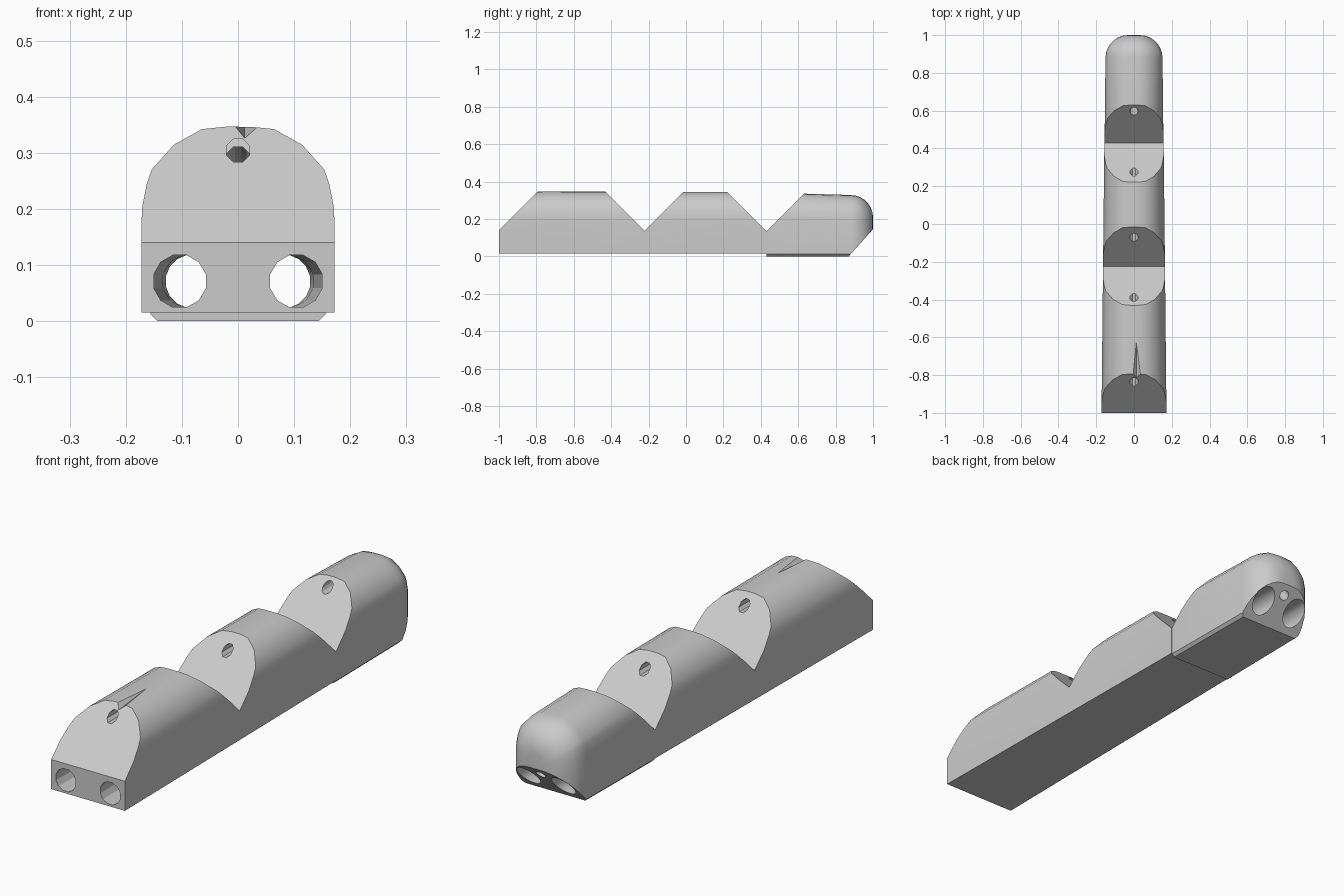
import bpy, bmesh, math
from mathutils import Vector

if "Cube" in bpy.data.objects:
    bpy.data.objects.remove(bpy.data.objects["Cube"])

# Half arch, as fractions of half width and arch height
ARCH = [(1, 0), (.95, .31), (.9, .48), (.67, .78), (.38, .97), (.12, 1)]


def finish(name, bm):
    bmesh.ops.recalc_face_normals(bm, faces=bm.faces)
    me = bpy.data.meshes.new(name)
    bm.to_mesh(me)
    bm.free()
    ob = bpy.data.objects.new(name, me)
    bpy.context.collection.objects.link(ob)
    return ob


def loft(bm, rings):
    vs = [[bm.verts.new(p) for p in r] for r in rings]
    n = len(vs[0])
    for a, b in zip(vs, vs[1:]):
        for i in range(n):
            bm.faces.new((a[i], a[(i + 1) % n], b[(i + 1) % n], b[i]))
    bm.faces.new(vs[0])
    bm.faces.new(vs[-1])


def section(y, w, top, base, spring=.2):
    # Arched outline with a slightly chamfered foot
    half = [(w, base)] if base > .01 else [(w - .012, base), (w, base + .012)]
    half += [(w * x, spring + (top - spring) * z) for x, z in ARCH]
    return [(x, y, z) for x, z in half] + [(-x, y, z) for x, z in reversed(half)]


def slice_off(bm, point, normal):
    bmesh.ops.bisect_plane(bm, geom=bm.verts[:] + bm.edges[:] + bm.faces[:], dist=1e-5,
                           plane_co=point, plane_no=normal, clear_outer=True)
    bmesh.ops.holes_fill(bm, edges=[e for e in bm.edges if e.is_boundary], sides=0)


def tube(name, path, r, sides):
    bm = bmesh.new()
    rings = []
    path = [Vector(p) for p in path]
    for i, p in enumerate(path):
        d = (path[min(i + 1, len(path) - 1)] - path[max(i - 1, 0)]).normalized()
        u = Vector((1, 0, 0))
        u = (u - d * u.dot(d)).normalized()
        v = d.cross(u)
        rings.append([p + r * (u * math.cos(t) + v * math.sin(t))
                      for t in (2 * math.pi * (k + .5) / sides for k in range(sides))])
    loft(bm, rings)
    return finish(name, bm)


def cut(ob, cutters):
    bpy.context.view_layer.objects.active = ob
    for c in cutters:
        m = ob.modifiers.new("cut", 'BOOLEAN')
        m.operation, m.solver, m.object = 'DIFFERENCE', 'EXACT', c
        bpy.ops.object.modifier_apply(modifier=m.name)
        bpy.data.objects.remove(c)


def side_holes(sides):
    # Two converging channels along the whole finger
    return [tube("side_channel", [(s * .104, -1.02, .071), (s * .08, 1.05, .071)], .048, sides)
            for s in (-1, 1)]


# Base and middle segments: arched bars with slanted joint faces
def segment(name, y0, y1, w0, w1, top, shoulder, hole_z):
    bm = bmesh.new()
    loft(bm, [section(y0, w0, top, .015), section(y1, w1, top - .002, .015)])
    slice_off(bm, (0, y0, shoulder), (0, -1, 1))
    slice_off(bm, (0, y1, shoulder), (0, 1, 1))
    ob = finish(name, bm)
    cut(ob, side_holes(12) + [tube("tendon_channel", [(0, y0 - .1, hole_z), (0, y1 + .1, hole_z)], .022, 8)])
    return ob


base = segment("base_segment", -1, -.225, .172, .164, .347, .14, .304)
middle = segment("middle_segment", -.225, .43, .164, .157, .345, .135, .29)

# Small tapering notch in the top front edge of the base
bm = bmesh.new()
for p in [(-.022, -.85, .36), (.06, -.85, .36), (.012, -.85, .322), (.012, -.5, .36)]:
    bm.verts.new(p)
bmesh.ops.convex_hull(bm, input=bm.verts[:])
cut(base, [finish("notch", bm)])

# Fingertip: rounded end, chamfered underneath
bm = bmesh.new()
rings = [section(.43, .156, .341, 0)]
for k in range(8):
    a = math.radians(90 * k / 7)
    d = .12 * (1 - math.cos(a))
    rings.append(section(.88 + .12 * math.sin(a), .151 - d, .328 - d, 0, .2 - .45 * d))
loft(bm, rings)
slice_off(bm, (0, .43, .135), (0, -1, 1))
slice_off(bm, (0, .87, 0), (0, .145, -.13))
tip = finish("fingertip", bm)
cut(tip, side_holes(16) + [tube("tendon_channel", [
    (0, .35, .302), (0, .72, .302), (0, .8, .28), (0, .88, .22), (0, .95, .135), (0, 1.03, .03)], .021, 12)])

for ob in (base, middle, tip):
    bpy.ops.object.select_all(action='DESELECT')
    ob.select_set(True)
    bpy.context.view_layer.objects.active = ob
    bpy.ops.object.shade_smooth_by_angle(angle=math.radians(25))
